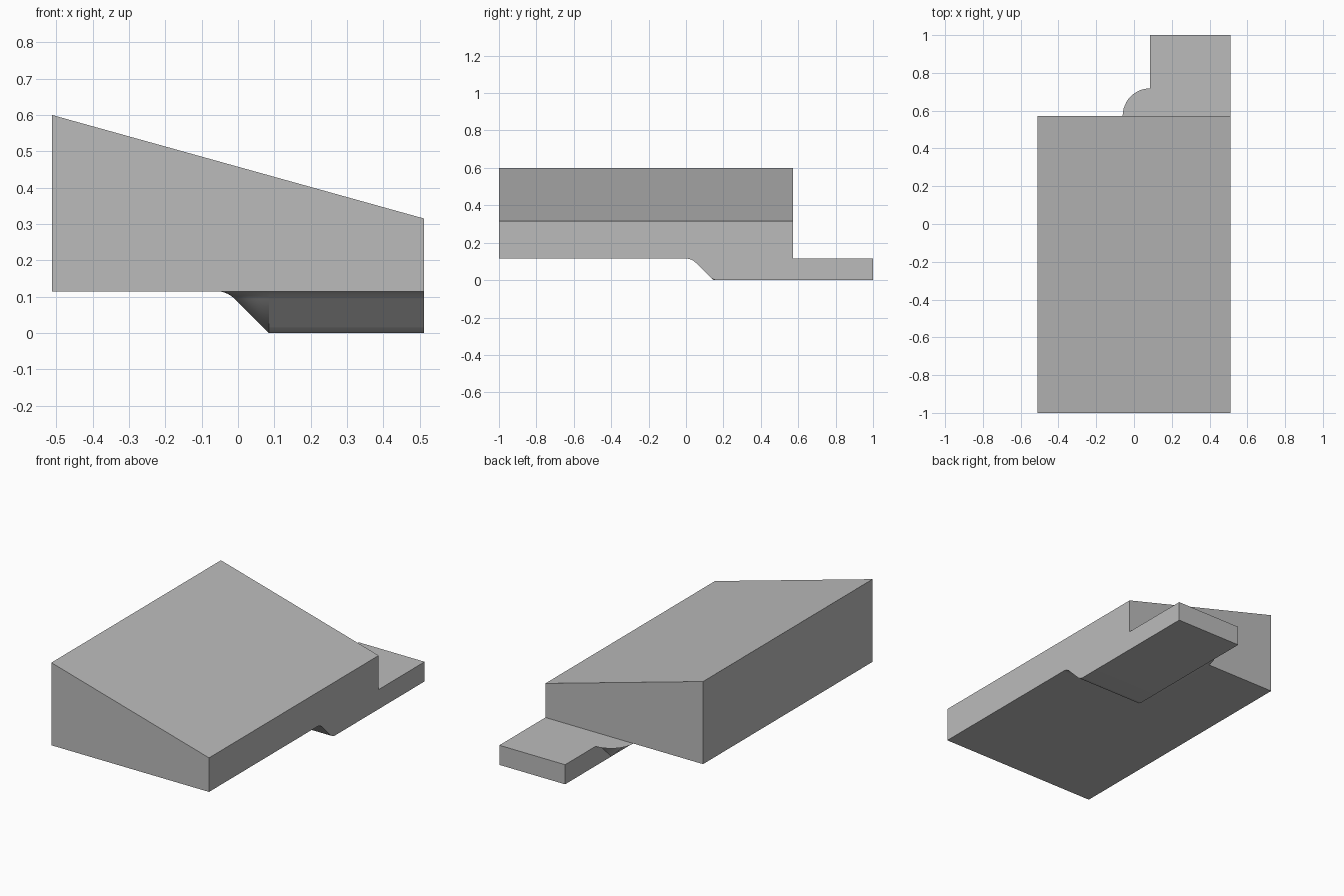
import bpy, bmesh
from math import sin, cos, pi, radians
from mathutils import Vector

cube = bpy.data.objects.get("Cube")
if cube:
    bpy.data.objects.remove(cube)

HALF_W = 0.512      # half width of the body
BODY_BACK = 0.573   # rear face of the body
DECK = 0.115        # underside of the body and top of the foot
FOOT_X = 0.085      # inner side of the foot
FOOT_Y = 0.145      # front of the foot before rounding
FILLET = 0.03       # tangent length of the fillets

grey = bpy.data.materials.new("plain grey")
grey.use_nodes = True
grey.diffuse_color = (0.5, 0.5, 0.5, 1)
grey.node_tree.nodes["Principled BSDF"].inputs["Base Color"].default_value = (0.5, 0.5, 0.5, 1)


def loft(name, rings, smooth=False):
    """Join matching closed rings of points and cap both ends."""
    bm = bmesh.new()
    loops = [[bm.verts.new(p) for p in ring] for ring in rings]
    n = len(loops[0])
    for a, b in zip(loops, loops[1:]):
        for i in range(n):
            j = (i + 1) % n
            bm.faces.new((a[i], a[j], b[j], b[i]))
    bm.faces.new(loops[0])
    bm.faces.new(loops[-1])
    bmesh.ops.remove_doubles(bm, verts=bm.verts, dist=1e-5)
    bmesh.ops.recalc_face_normals(bm, faces=bm.faces)
    mesh = bpy.data.meshes.new(name)
    bm.to_mesh(mesh)
    bm.free()
    mesh.materials.append(grey)
    obj = bpy.data.objects.new(name, mesh)
    bpy.context.collection.objects.link(obj)
    if smooth:
        bpy.ops.object.select_all(action="DESELECT")
        obj.select_set(True)
        bpy.context.view_layer.objects.active = obj
        bpy.ops.object.shade_smooth_by_angle(angle=radians(30))
    return obj


def fillet(corner, start_dir, end_dir, size, steps=8):
    """Circular arc of 45 degrees tangent to both directions."""
    c, u, v = Vector(corner), Vector(start_dir).normalized(), Vector(end_dir).normalized()
    radius = size / sin(pi / 8) * cos(pi / 8)
    start = c + u * size
    normal = Vector((-u.y, u.x))
    if normal.dot(v) < 0:
        normal = -normal
    centre = start + normal * radius
    return [centre - normal * radius * cos(k * pi / 4 / steps)
            - u * radius * sin(k * pi / 4 / steps) for k in range(steps + 1)]


# Wedge body with a roof falling to one side
roof = [(-HALF_W, DECK), (HALF_W, DECK), (HALF_W, 0.315), (-HALF_W, 0.6)]
loft("wedge_body", [[(x, y, z) for x, z in roof] for y in (-1, BODY_BACK)])

# Sloping flare profile: outward distance and height
upper = fillet((DECK, DECK), (1, 0), (-1, -1), FILLET)
lower = fillet((0, 0), (1, 1), (-1, 0), FILLET * 0.85)

# Foot with a rounded sloping front
side = [(FOOT_Y - p.x, p.y) for p in upper + lower] + [(1, 0), (1, DECK)]
loft("foot", [[(x, y, z) for y, z in side] for x in (FOOT_X, HALF_W)], True)

# Flare along the inner side of the foot, turning round both ends
section = [(p.x, p.y) for p in upper] + [(0, 0), (0, DECK)]
turn = [pi / 2 * k / 12 for k in range(13)]
stations = [(FOOT_Y, a) for a in turn] + [(BODY_BACK, a + pi / 2) for a in turn]
loft("side_flare", [[(FOOT_X - d * sin(a), y - d * cos(a), z) for d, z in section]
                    for y, a in stations], True)
